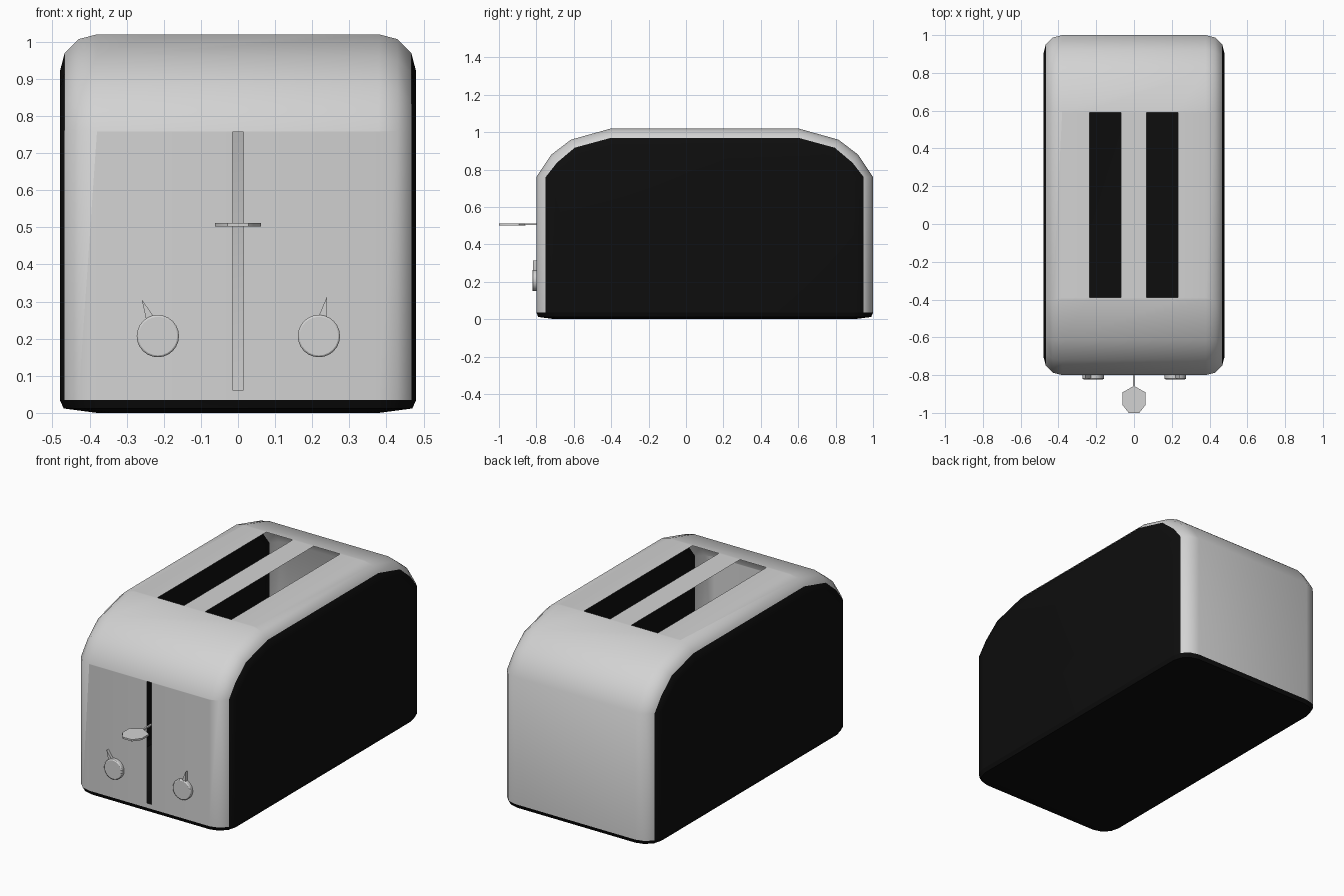
import bpy, bmesh
from math import radians, sin, cos, pi, atan2, hypot
from mathutils import Vector

old = bpy.data.objects.get("Cube")
if old:
    bpy.data.objects.remove(old, do_unlink=True)


def material(name, value):
    m = bpy.data.materials.new(name)
    m.use_nodes = True
    colour = (value, value, value, 1)
    m.diffuse_color = colour
    m.node_tree.nodes["Principled BSDF"].inputs["Base Color"].default_value = colour
    return m


METAL = material("light grey metal", 0.65)
BLACK = material("black plastic", 0.004)


def finish(bm, name, mats, smooth=40):
    me = bpy.data.meshes.new(name)
    bm.to_mesh(me)
    bm.free()
    ob = bpy.data.objects.new(name, me)
    bpy.context.collection.objects.link(ob)
    for m in mats:
        me.materials.append(m)
    bpy.ops.object.select_all(action="DESELECT")
    ob.select_set(True)
    bpy.context.view_layer.objects.active = ob
    bpy.ops.object.shade_smooth_by_angle(angle=radians(smooth))
    return ob


def prism(name, outline, offset, mat):
    """Extrude a closed outline of 3D points along an offset."""
    bm = bmesh.new()
    face = bm.faces.new([bm.verts.new(p) for p in outline])
    ext = bmesh.ops.extrude_face_region(bm, geom=[face])["geom"]
    bmesh.ops.translate(bm, vec=offset, verts=[g for g in ext if isinstance(g, bmesh.types.BMVert)])
    bmesh.ops.recalc_face_normals(bm, faces=bm.faces)
    return finish(bm, name, [mat])


# Side profile of the shell: outer edge and the edge of the black panel
MID, RIM, STEP = 0.1, 0.035, 0.05
outer = [(0.9, RIM), (0.9, 0.76), (0.82, 0.88), (0.715, 0.96), (0.5, 1.02)]
inner = [(0.85, RIM), (0.85, 0.76), (0.79, 0.837), (0.695, 0.917), (0.5, 0.97)]
# Width stations with the amount the profile shrinks there
stations = [(0.38, 0), (0.43, 0.013), (0.467, 0.05), (0.48, 0.1)]
stations = [(-x, d) for x, d in reversed(stations)] + stations


def section(x, d):
    half = [(a[0] + (b[0] - a[0]) * d / STEP, a[1] + (b[1] - a[1]) * d / STEP)
            for a, b in zip(outer, inner)]
    return ([Vector((x, MID + y, z)) for y, z in half]
            + [Vector((x, MID - y, z)) for y, z in reversed(half)])


# Hollow shell lofted across the width, with black side panels
bm = bmesh.new()
rings = [[bm.verts.new(p) for p in section(*s)] for s in stations]
for r, s in zip(rings, rings[1:]):
    for i in range(len(r) - 1):
        bm.faces.new((r[i], r[i + 1], s[i + 1], s[i]))
bm.faces.new(rings[0])
bm.faces.new(rings[-1])
bmesh.ops.recalc_face_normals(bm, faces=bm.faces)
for f in bm.faces:
    f.material_index = int(abs(f.calc_center_median().x) > 0.467)


def cut_opening(side, lo, hi):
    """Remove a rectangle from the flat faces that look along 'side'."""
    bm.normal_update()
    axes = [i for i in range(3) if abs(side[i]) < 0.5]
    for a in axes:
        for v in (lo[a], hi[a]):
            n = Vector((0, 0, 0))
            n[a] = 1
            faces = [f for f in bm.faces if f.normal.dot(side) > 0.99
                     and all(min(w.co[k] for w in f.verts) < hi[k]
                             and max(w.co[k] for w in f.verts) > lo[k] for k in axes)]
            geom = set(faces)
            for f in faces:
                geom.update(f.edges)
                geom.update(f.verts)
            bmesh.ops.bisect_plane(bm, geom=list(geom), plane_co=n * v, plane_no=n, dist=1e-5)
            bm.normal_update()
    gone = [f for f in bm.faces if f.normal.dot(side) > 0.99
            and all(lo[a] < f.calc_center_median()[a] < hi[a] for a in axes)]
    bmesh.ops.delete(bm, geom=gone, context="FACES")


# Bread slots and lever slit
for x0, x1 in ((-0.235, -0.068), (0.066, 0.232)):
    cut_opening(Vector((0, 0, 1)), (x0, -0.39, 0), (x1, 0.59, 0))
cut_opening(Vector((0, -1, 0)), (-0.015, 0, 0.062), (0.015, 0, 0.757))
finish(bm, "shell", [METAL, BLACK])

# Black base tray following the footprint of the shell
foot = [(x, 0.9 - d) for x, d in stations]
foot += [(x, -y) for x, y in reversed(foot)]
bm = bmesh.new()
rings = []
for d, z in ((0, RIM), (0.01, 0.012), (0.1, 0)):
    rings.append([bm.verts.new((x * (1 - d / 0.48), MID + y * (1 - d / 0.9), z)) for x, y in foot])
for r, s in zip(rings, rings[1:]):
    for i in range(len(r)):
        j = (i + 1) % len(r)
        bm.faces.new((r[i], r[j], s[j], s[i]))
bm.faces.new(rings[-1])
bmesh.ops.recalc_face_normals(bm, faces=bm.faces)
if max(bm.faces, key=lambda f: f.calc_area()).normal.z > 0:
    bmesh.ops.reverse_faces(bm, faces=bm.faces)
finish(bm, "base_tray", [BLACK])

# Lever: thin stem and a flat paddle
paddle = [(0, -0.857), (0.062, -0.892), (0.062, -0.957), (0.028, -1.0)]
paddle += [(-x, y) for x, y in reversed(paddle[1:])]
prism("lever_paddle", [(x, y, 0.502) for x, y in paddle], (0, 0, 0.01), METAL)
stem = [(-0.005, -0.75), (0.005, -0.75), (0.005, -0.87), (-0.005, -0.87)]
prism("lever_stem", [(x, y, 0.503) for x, y in stem], (0, 0, 0.008), METAL)


# Knobs: round dial with a pointer spike
def knob(name, cx, cz, tip_x, tip_z):
    turn, reach, n, r = atan2(tip_z - cz, tip_x - cx), hypot(tip_x - cx, tip_z - cz), 24, 0.057
    disc = [(cx + r * cos(2 * pi * i / n), -0.79, cz + r * sin(2 * pi * i / n)) for i in range(n)]
    dial = prism(name + "_dial", disc, (0, -0.032, 0), METAL)
    bevel = dial.modifiers.new("soft_rim", "BEVEL")
    bevel.width, bevel.segments = 0.005, 2
    spike = [(0.03, -0.011), (0.054, -0.011), (reach, 0), (0.054, 0.011), (0.03, 0.011)]
    c, s = cos(turn), sin(turn)
    prism(name + "_pointer", [(cx + u * c - v * s, -0.795, cz + u * s + v * c) for u, v in spike],
          (0, -0.022, 0), METAL)


knob("right_knob", -0.216, 0.207, -0.259, 0.305)
knob("left_knob", 0.218, 0.207, 0.24, 0.314)
